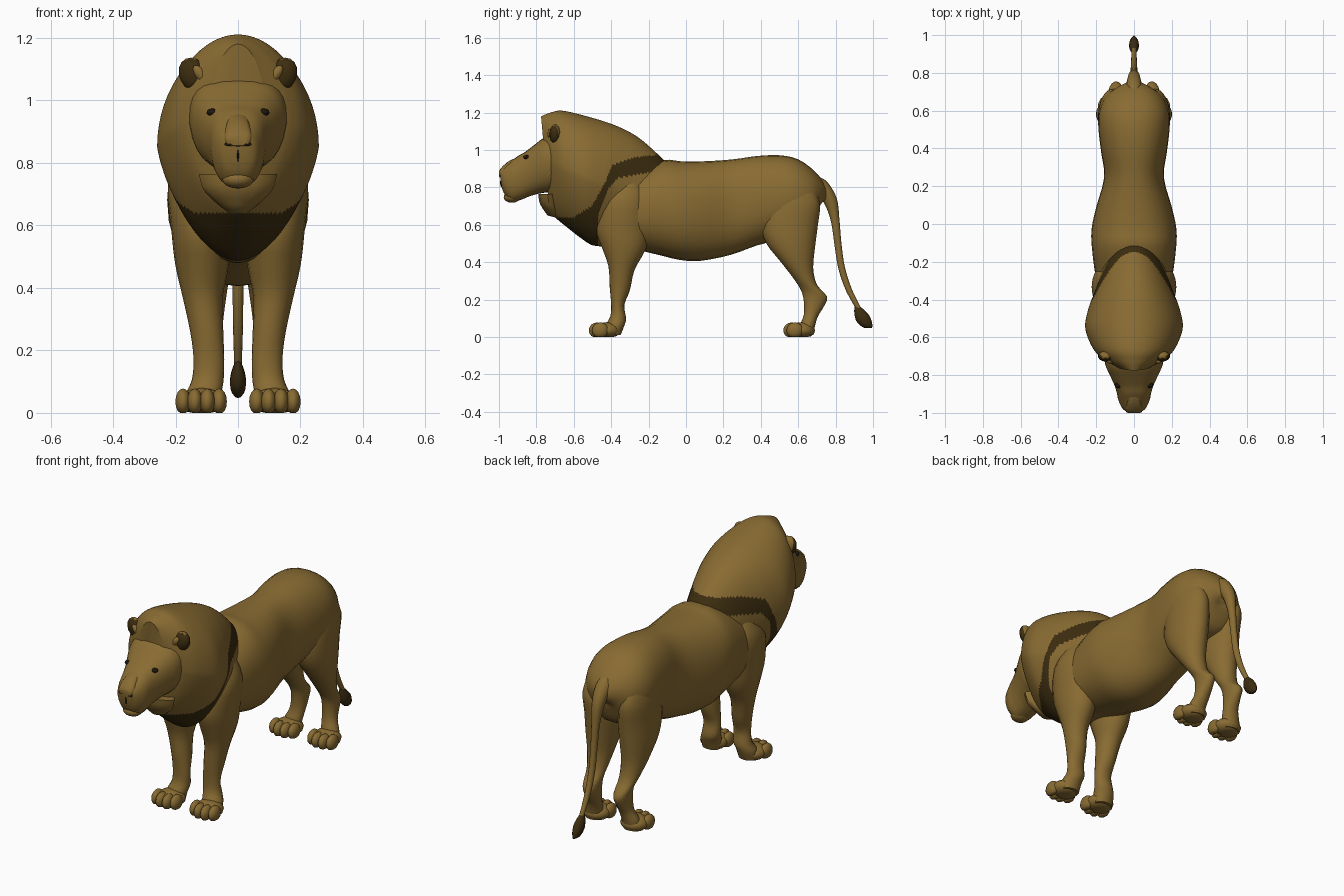
import bpy, bmesh, math
from mathutils import Matrix, Vector

if "Cube" in bpy.data.objects:
    bpy.data.objects.remove(bpy.data.objects["Cube"])


def material(name, rgb):
    m = bpy.data.materials.new(name)
    m.diffuse_color = (*rgb, 1)
    m.use_nodes = True
    m.node_tree.nodes["Principled BSDF"].inputs["Base Color"].default_value = m.diffuse_color
    return m


FUR = material("tawny_fur", (0.25, 0.148, 0.032))
DARK = material("dark_brown_fur", (0.045, 0.026, 0.005))
BLACK = material("eye_black", (0.012, 0.008, 0.004))


def finish(name, bm, mats, rule=None, angle=50):
    """Turn a bmesh into a smooth object; rule(face) picks the material slot."""
    bmesh.ops.recalc_face_normals(bm, faces=bm.faces)
    bm.normal_update()
    if rule:
        for f in bm.faces:
            f.material_index = rule(f)
    me = bpy.data.meshes.new(name)
    bm.to_mesh(me)
    bm.free()
    for m in mats:
        me.materials.append(m)
    ob = bpy.data.objects.new(name, me)
    bpy.context.collection.objects.link(ob)
    bpy.ops.object.select_all(action='DESELECT')
    bpy.context.view_layer.objects.active = ob
    ob.select_set(True)
    bpy.ops.object.shade_smooth_by_angle(angle=math.radians(angle))
    return ob


def spline(rings, k):
    """Catmull-Rom rows between the given rings."""
    out = []
    for i in range(len(rings) - 1):
        a, b, c, d = (rings[max(0, min(len(rings) - 1, i + j))] for j in (-1, 0, 1, 2))
        for s in range(k):
            t = s / k
            out.append([0.5 * (2 * q + (r - p) * t + (2 * p - 5 * q + 4 * r - u) * t * t
                               + (3 * q - p - 3 * r + u) * t ** 3)
                        for p, q, r, u in zip(a, b, c, d)])
    return out + [list(rings[-1])]


def loft(name, rings, mats=(FUR,), n=20, k=3, side=1, power=1.0, taper=0.0, rule=None):
    """Ring = (y, z) of one edge, (y, z) of the opposite edge, half width, centre x."""
    def pw(v):
        return math.copysign(abs(v) ** power, v)
    bm = bmesh.new()
    rows = []
    for r in spline([tuple(q) + (0,) * (6 - len(q)) for q in rings], k):
        y0, z0, y1, z1, w, cx = r
        row = []
        for i in range(n):
            t = 2 * math.pi * i / n
            c, s = pw(round(math.cos(t), 6)), pw(round(math.sin(t), 6))
            s *= 1 + taper * min(c, 0)
            row.append(bm.verts.new((side * (cx + w * s),
                                     (y0 + y1) / 2 + c * (y0 - y1) / 2,
                                     (z0 + z1) / 2 + c * (z0 - z1) / 2)))
        rows.append(row)
    for a, b in zip(rows, rows[1:]):
        for i in range(n):
            j = (i + 1) % n
            bm.faces.new((a[i], a[j], b[j], b[i]))
    bm.faces.new(rows[0])
    bm.faces.new(rows[-1])
    return finish(name, bm, mats, rule)


def tube(path, flat=1.0):
    """Rings across a path of (y, z, radius)."""
    rings = []
    for i, (y, z, r) in enumerate(path):
        a, b = path[max(0, i - 1)], path[min(len(path) - 1, i + 1)]
        d = Vector((b[0] - a[0], b[1] - a[1])).normalized() * r
        rings.append((y - d.y, z + d.x, y + d.y, z - d.x, r * flat))
    return rings


def ball(name, parts, mats=(FUR,), rule=None, rot=0.0, seg=14):
    """Joined ellipsoids, each (centre, radii), flattened where they meet the floor."""
    bm = bmesh.new()
    for centre, radii in parts:
        mat = (Matrix.Translation(centre) @ Matrix.Rotation(rot, 4, 'Y')
               @ Matrix.Diagonal((*radii, 1)))
        bmesh.ops.create_uvsphere(bm, u_segments=seg, v_segments=seg // 2 + 1, radius=1, matrix=mat)
    for v in bm.verts:
        v.co.z = max(v.co.z, 0.0)
    return finish(name, bm, mats, rule)


def along(pts, y):
    """Height of a polyline at y."""
    if y <= pts[0][0]:
        return pts[0][1]
    for (a, p), (b, q) in zip(pts, pts[1:]):
        if y <= b:
            return p + (q - p) * (y - a) / (b - a)
    return pts[-1][1]


# Torso
loft("body", [
    (-.48, .72, -.48, .52, .10), (-.40, .80, -.42, .49, .175), (-.28, .88, -.28, .47, .203),
    (-.12, .945, -.15, .44, .222), (-.03, .94, -.03, .412, .225), (.10, .94, .08, .408, .20),
    (.25, .95, .24, .44, .158), (.38, .968, .38, .49, .174), (.50, .972, .50, .52, .188),
    (.60, .95, .58, .55, .185), (.69, .885, .66, .58, .15), (.745, .81, .70, .66, .08),
    (.76, .75, .71, .70, .03)], n=28, power=.9)

# Mane with a dark band along its lower back edge and chest
BAND_TOP = [(-.60, .64), (-.5, .705), (-.43, .83), (-.395, .92), (-.28, .96), (-.1, .98)]
BAND_LOW = [(-.471, 0), (-.47, .65), (-.42, .785), (-.365, .85), (-.2, .88), (-.1, .93)]


def mane_rule(f):
    c = f.calc_center_median()
    return int(along(BAND_LOW, c.y) < c.z < along(BAND_TOP, c.y))


loft("mane", [
    (-.775, 1.18, -.73, .68, .09), (-.725, 1.2, -.70, .64, .168), (-.66, 1.21, -.64, .59, .222),
    (-.53, 1.18, -.57, .535, .258), (-.40, 1.14, -.51, .495, .243), (-.30, 1.095, -.46, .485, .214),
    (-.22, 1.04, -.40, .48, .188), (-.10, .93, -.30, .48, .15)],
    (FUR, DARK), n=112, k=24, taper=.22, rule=mane_rule)

# Pointed fur collar below the jaw
loft("chin_ruff", [(-.79, .765, -.69, .765, .125), (-.78, .71, -.68, .70, .105),
                   (-.74, .65, -.66, .63, .03)], n=12)

# Head
loft("head", [
    (-.998, .885, -.985, .80, .035), (-.985, .90, -.968, .76, .060), (-.94, .935, -.93, .725, .082),
    (-.90, .967, -.88, .735, .092), (-.86, .99, -.83, .755, .107), (-.81, 1.028, -.77, .77, .132),
    (-.76, 1.065, -.73, .775, .152), (-.69, 1.09, -.68, .79, .160)], n=28, k=4, power=.72, taper=.15)
ball("chin", [((0, -.93, .748), (.052, .045, .03))])
loft("nose_bridge", [(-.86, .975, -.84, .90, .036), (-.94, .945, -.93, .87, .038),
                     (-.985, .908, -.975, .85, .046), (-1.0, .885, -.998, .855, .036)],
     n=12, power=.65)
ball("nostrils", [((s * .026, -.993, .860), (.018, .006, .006)) for s in (1, -1)], (BLACK,))
ball("lip_line", [((0, -.988, .825), (.003, .006, .022))], (BLACK,), seg=8)

for side, tag in ((1, "left"), (-1, "right")):
    # Eyes
    ball("eye_" + tag, [((side * .082, -.853, .962), (.019, .016, .012))], (BLACK,))

    # Ears, dark in front and outside
    ball("ear_" + tag, [((side * .143, -.70, 1.083), (.046, .03, .056))], (FUR, DARK),
         rule=lambda f: int((f.normal.y < .1 or side * f.normal.x > .6) and f.normal.z < .8),
         rot=side * .45)
    ball("ear_tuft_" + tag, [((side * .122, -.727, 1.085), (.017, .014, .032))],
         rot=side * .6, seg=8)

    # Front leg
    loft("front_leg_" + tag, [
        (-.38, .82, -.26, .84, .03, .15), (-.45, .72, -.21, .74, .082, .142),
        (-.48, .58, -.20, .56, .092, .12), (-.45, .48, -.22, .46, .085, .115),
        (-.415, .38, -.275, .36, .064, .113), (-.408, .27, -.30, .25, .053, .10),
        (-.40, .17, -.33, .17, .049, .093), (-.405, .11, -.32, .10, .051, .097),
        (-.43, .06, -.33, .06, .056, .11), (-.42, .01, -.35, .01, .05, .112)], side=side)

    # Hind leg
    loft("hind_leg_" + tag, [
        (.47, .86, .66, .83, .03, .125), (.43, .73, .715, .72, .075, .113),
        (.40, .60, .705, .60, .088, .104), (.43, .50, .69, .48, .085, .105),
        (.50, .41, .68, .37, .07, .105), (.57, .32, .70, .28, .053, .10),
        (.615, .25, .755, .215, .042, .095), (.63, .19, .735, .16, .04, .095),
        (.63, .12, .705, .11, .042, .10), (.61, .06, .69, .06, .05, .115),
        (.62, .01, .68, .01, .045, .117)], side=side)

    # Paws: a pad and four toes
    for leg, y in (("front", -.42), ("hind", .62)):
        toes = [((side * (.118 + dx), y - fwd, .036), (.025, .045, .042))
                for dx, fwd in ((-.058, .038), (-.02, .055), (.02, .055), (.058, .038))]
        ball(leg + "_paw_" + tag, [((side * .117, y, .036), (.076, .07, .044))] + toes)

# Tail and tuft
loft("tail", tube([(.64, .84, .035), (.715, .805, .045), (.772, .73, .036), (.798, .62, .023),
                   (.812, .50, .019), (.832, .37, .018), (.872, .25, .016), (.93, .14, .012)],
                  .95), n=12, k=4)
loft("tail_tuft", tube([(.908, .17, .008), (.925, .135, .028), (.945, .10, .037),
                        (.972, .07, .028), (.996, .053, .004)], .72), (DARK,), n=10)
